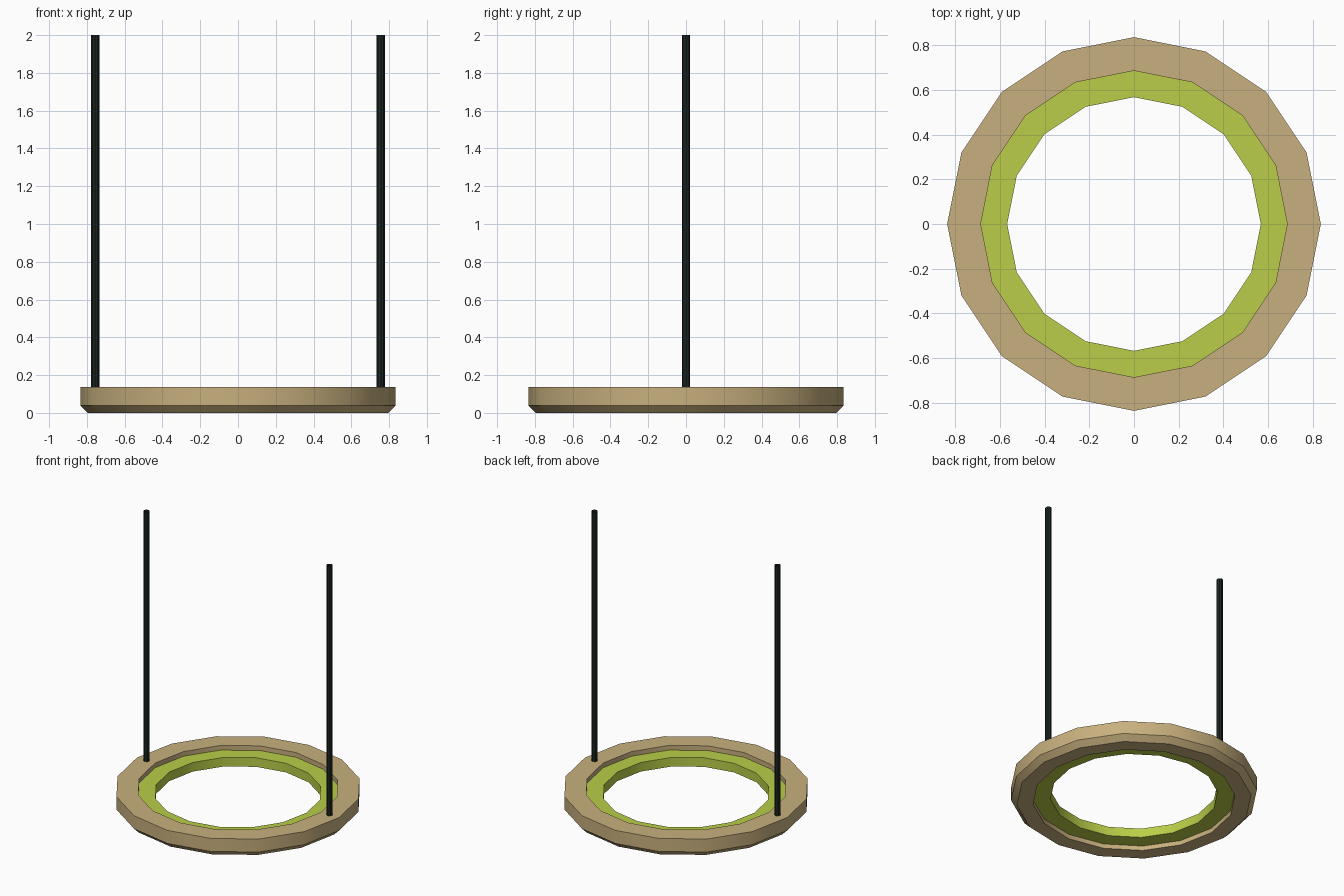
import bpy, bmesh, math

if "Cube" in bpy.data.objects:
    bpy.data.objects.remove(bpy.data.objects["Cube"])


def material(name, rgb):
    def lin(c):
        c /= 255
        return c / 12.92 if c <= 0.04045 else ((c + 0.055) / 1.055) ** 2.4
    m = bpy.data.materials.new(name)
    m.diffuse_color = (*[lin(c) for c in rgb], 1)
    m.use_nodes = True
    m.node_tree.nodes["Principled BSDF"].inputs["Base Color"].default_value = m.diffuse_color
    return m


def lathe(name, profile, sides, mat, x=0, closed=True):
    """Revolve an (r, z) profile, listed counter-clockwise, around a vertical axis."""
    bm = bmesh.new()
    rings = []
    for i in range(sides):
        a = math.tau * i / sides
        rings.append([bm.verts.new((r * math.cos(a), r * math.sin(a), z)) for r, z in profile])
    n = len(profile)
    for i in range(sides):
        p, q = rings[i], rings[(i + 1) % sides]
        for j in range(n if closed else n - 1):
            k = (j + 1) % n
            bm.faces.new((p[j], q[j], q[k], p[k]))
    mesh = bpy.data.meshes.new(name)
    bm.to_mesh(mesh)
    bm.free()
    mesh.materials.append(mat)
    ob = bpy.data.objects.new(name, mesh)
    ob.location.x = x
    bpy.context.collection.objects.link(ob)
    bpy.ops.object.select_all(action='DESELECT')
    ob.select_set(True)
    bpy.context.view_layer.objects.active = ob
    bpy.ops.object.shade_smooth_by_angle(angle=math.radians(30))
    return ob


wood = material("tan_wood", (200, 176, 126))
green = material("lime_green", (186, 206, 72))
dark = material("dark_rod", (27, 38, 31))

# Outer hoop with a chamfered lower edge
lathe("outer_ring", [(0.685, 0), (0.795, 0), (0.835, 0.04), (0.835, 0.137), (0.685, 0.137)], 16, wood)

# Recessed inner band
lathe("inner_ring", [(0.567, 0.034), (0.685, 0.034), (0.685, 0.102), (0.567, 0.102)], 16, green)

# Open-ended hanging rods
for side, x in (("left", -0.756), ("right", 0.756)):
    lathe(side + "_rod", [(0.022, 0.13), (0.022, 2.0)], 8, dark, x, closed=False)
